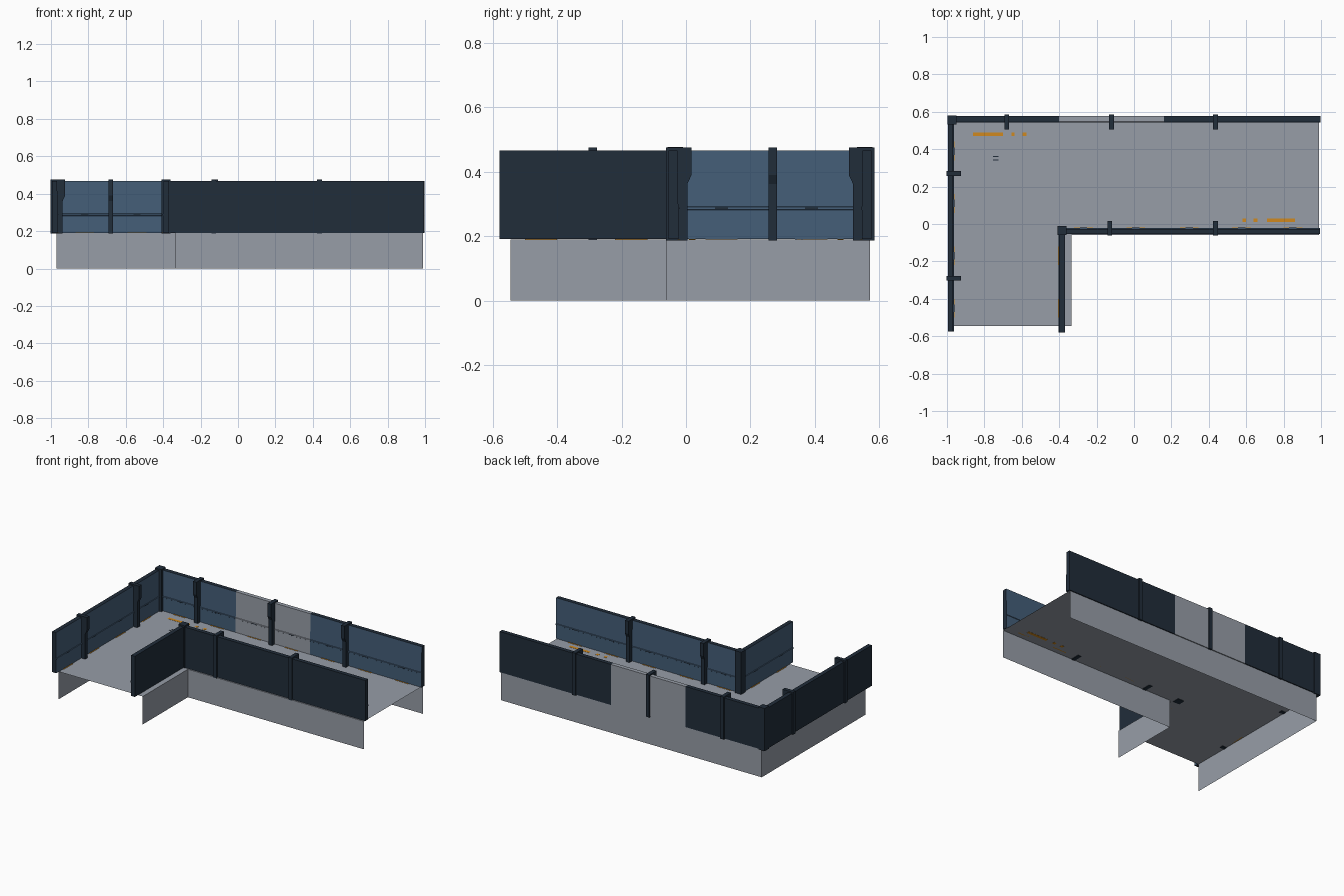
import bpy, bmesh
from mathutils import Vector

if "Cube" in bpy.data.objects:
    bpy.data.objects.remove(bpy.data.objects["Cube"])


def material(name, rgb):
    m = bpy.data.materials.new(name)
    m.diffuse_color = (*rgb, 1)
    m.use_nodes = True
    m.node_tree.nodes["Principled BSDF"].inputs["Base Color"].default_value = m.diffuse_color
    return m


DARK = material("dark navy", (0.015, 0.026, 0.042))
BLUE = material("panel blue", (0.058, 0.112, 0.188))
GREY = material("floor grey", (0.31, 0.34, 0.39))
ORANGE = material("marking orange", (0.63, 0.25, 0.013))

FLOOR, TOP = 0.19, 0.467


def finish(name, bm, mats):
    me = bpy.data.meshes.new(name)
    bm.to_mesh(me)
    bm.free()
    for m in mats:
        me.materials.append(m)
    ob = bpy.data.objects.new(name, me)
    bpy.context.collection.objects.link(ob)
    return ob


def sheet(name, points, mat):
    bm = bmesh.new()
    bm.faces.new([bm.verts.new(p) for p in points])
    return finish(name, bm, [mat])


def box(name, lo, hi, mat):
    bm = bmesh.new()
    bmesh.ops.create_cube(bm, size=1)
    for v in bm.verts:
        v.co = [lo[i] + (v.co[i] + 0.5) * (hi[i] - lo[i]) for i in range(3)]
    return finish(name, bm, [mat])


def prism(name, frame, profile, s0, s1, outer, inner):
    """Extrude a (depth, height) profile along a wall; inward faces get the inner colour."""
    o, a, n = frame
    bm = bmesh.new()
    ends = []
    for s in (s0, s1):
        ends.append([bm.verts.new(o + a * s + n * u + Vector((0, 0, z))) for u, z in profile])
    k = len(profile)
    for i in range(k):
        j = (i + 1) % k
        bm.faces.new((ends[0][i], ends[0][j], ends[1][j], ends[1][i]))
    bm.faces.new(ends[0])
    bm.faces.new(ends[1])
    bmesh.ops.recalc_face_normals(bm, faces=bm.faces)
    for f in bm.faces:
        f.material_index = 1 if f.normal.dot(n) > 0.3 else 0
    return finish(name, bm, [outer, inner])


# wall section with a slim rail, and post section with a bulged head
WALL = [(0, FLOOR + 0.001), (0.03, FLOOR + 0.001), (0.03, 0.281), (0.033, 0.283),
        (0.033, 0.291), (0.030, 0.293), (0.028, TOP), (0, TOP)]
POST = [(-0.008, 0.187), (0.058, 0.187), (0.058, 0.362), (0.071, 0.39),
        (0.071, 0.476), (-0.008, 0.476)]

# L-shaped floor
L = [(-0.97, -0.545), (-0.335, -0.545), (-0.335, -0.06), (0.99, -0.06), (0.99, 0.572), (-0.97, 0.572)]
sheet("floor", [(x, y, FLOOR) for x, y in L], GREY)

# skirts below the floor, the two corridor ends stay open
for name, i in (("skirt_inner_side", 1), ("skirt_front", 2), ("skirt_back", 4), ("skirt_left", 5)):
    p, q = L[i], L[(i + 1) % 6]
    sheet(name, [(*p, 0), (*q, 0), (*q, FLOOR), (*p, FLOOR)], GREY)

# walls: frame (outer corner, along, inward), sections (start, end, outer, inner), post positions
X, Y = Vector((1, 0, 0)), Vector((0, 1, 0))
walls = {
    "back": ((Vector((0, 0.577, 0)), X, -Y),
             [(-0.995, -0.4, DARK, BLUE), (-0.4, 0.16, GREY, GREY), (0.16, 0.998, DARK, BLUE)],
             [-0.68, -0.12, 0.435], [-0.82, -0.54, -0.26, 0.02, 0.295, 0.575, 0.85]),
    "left": ((Vector((-0.995, 0, 0)), Y, X),
             [(-0.575, 0.577, DARK, BLUE)], [-0.29, 0.27], [-0.45, -0.17, 0.11, 0.39]),
    "front": ((Vector((0, -0.054, 0)), X, Y),
              [(-0.39, 0.995, DARK, BLUE)], [-0.13, 0.435], [-0.27, 0.01, 0.295, 0.575, 0.85]),
    "inner_side": ((Vector((-0.37, 0, 0)), Y, -X),
                   [(-0.58, -0.03, DARK, BLUE)], [], [-0.45, -0.17]),
}
for name, (frame, sections, posts, marks) in walls.items():
    for k, (s0, s1, outer, inner) in enumerate(sections):
        prism(f"{name}_wall_{k}", frame, WALL, s0, s1, outer, inner)
    for k, s in enumerate(posts):
        prism(f"{name}_post_{k}", frame, POST, s - 0.013, s + 0.013, DARK, DARK)
    for k, s in enumerate(marks):
        # orange floor strip at the wall foot
        strip = [(0.028, FLOOR), (0.035, FLOOR), (0.035, FLOOR + 0.002), (0.028, FLOOR + 0.002)]
        prism(f"{name}_foot_strip_{k}", frame, strip, s - 0.05, s + 0.05, ORANGE, ORANGE)
        # slim dark vent on the rail
        vent = [(0.03, 0.285), (0.034, 0.285), (0.034, 0.289), (0.03, 0.289)]
        prism(f"{name}_rail_vent_{k}", frame, vent, s - 0.02, s + 0.02, DARK, DARK)

# square corner posts
for name, x, y in (("outer_corner_post", -0.973, 0.555), ("inner_corner_post", -0.384, -0.034)):
    box(name, (x - 0.024, y - 0.024, 0.187), (x + 0.024, y + 0.024, 0.477), DARK)

# orange dashes on the floor, visible from both sides
for k, (x0, x1, y) in enumerate([(-0.86, -0.70, 0.48), (-0.655, -0.638, 0.48), (-0.595, -0.575, 0.48),
                                 (0.71, 0.86, 0.02), (0.64, 0.66, 0.02), (0.58, 0.6, 0.02)]):
    box(f"floor_dash_{k}", (x0, y - 0.01, FLOOR - 0.001), (x1, y + 0.01, FLOOR + 0.001), ORANGE)

# two small dark floor bars
for k, y in enumerate((0.342, 0.36)):
    box(f"floor_bar_{k}", (-0.755, y - 0.003, FLOOR), (-0.725, y + 0.003, FLOOR + 0.001), DARK)
